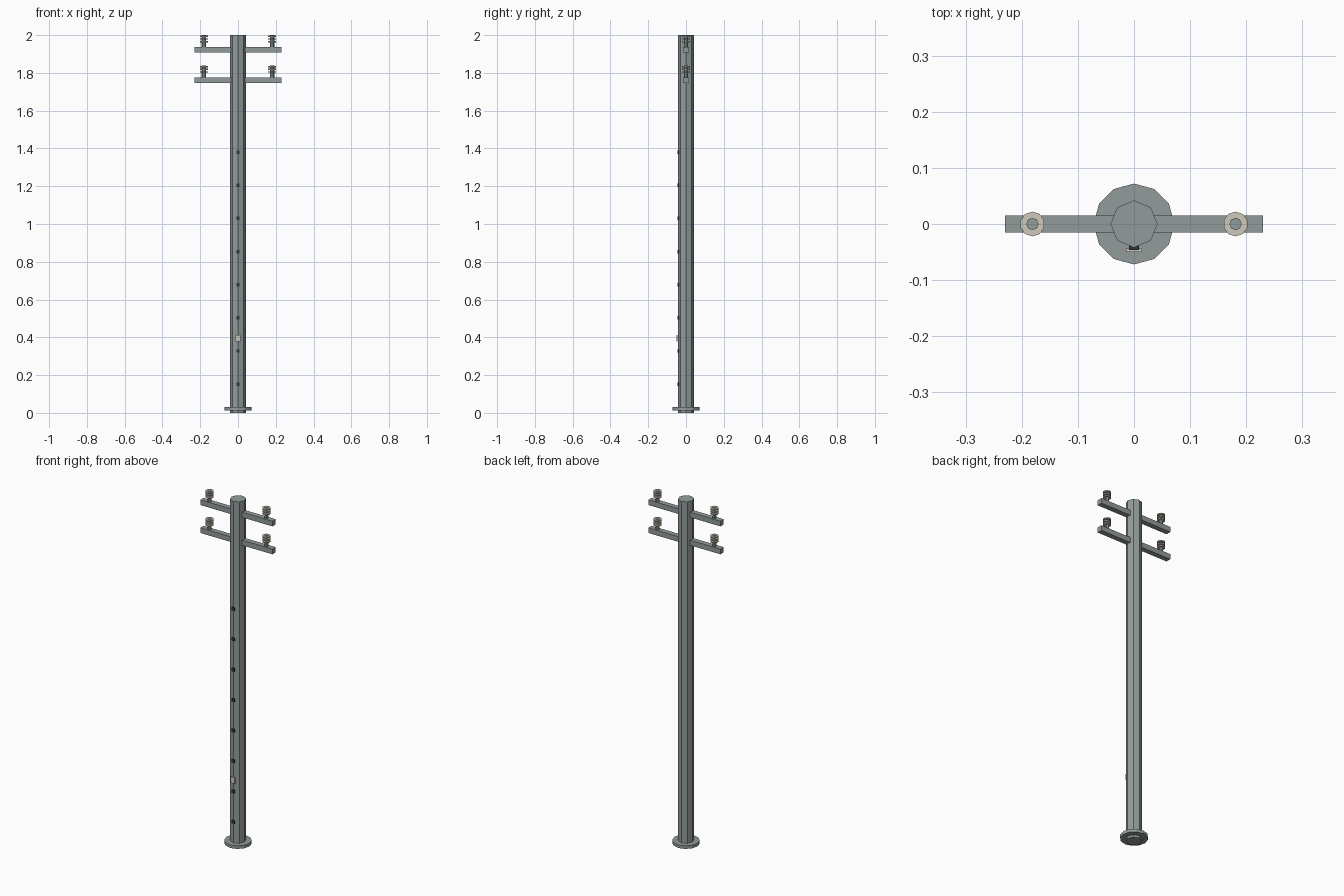
import bpy
import math

cube = bpy.data.objects.get("Cube")
if cube:
    bpy.data.objects.remove(cube, do_unlink=True)


def material(name, rgb):
    mat = bpy.data.materials.new(name)
    mat.use_nodes = True
    mat.diffuse_color = (*rgb, 1)
    mat.node_tree.nodes["Principled BSDF"].inputs["Base Color"].default_value = (*rgb, 1)
    return mat


STEEL = material("weathered steel", (0.29, 0.33, 0.33))
CERAMIC = material("cream ceramic", (0.62, 0.58, 0.49))
DARK = material("dark iron", (0.03, 0.035, 0.035))


def finish(name, mat):
    obj = bpy.context.object
    obj.name = name
    obj.data.materials.append(mat)
    return obj


def prism(name, mat, sides, radius, bottom, top, x=0):
    """Upright flat-sided cylinder with a corner on the y axis."""
    bpy.ops.mesh.primitive_cylinder_add(
        vertices=sides, radius=radius, depth=top - bottom,
        location=(x, 0, (bottom + top) / 2))
    return finish(name, mat)


def box(name, mat, size, location):
    bpy.ops.mesh.primitive_cube_add(size=1, location=location)
    obj = finish(name, mat)
    obj.scale = size
    return obj


# Pole and foot flange
prism("pole", STEEL, 8, 0.042, 0, 2)
prism("base_flange", STEEL, 12, 0.072, 0.013, 0.031)

# Crossarms, each with an insulator at both ends
for level, arm_top in (("lower", 1.776), ("upper", 1.937)):
    box(f"{level}_crossarm", STEEL, (0.46, 0.03, 0.03), (0, 0, arm_top - 0.015))
    for side, x in (("left", 0.181), ("right", -0.181)):
        prism(f"{level}_{side}_insulator_pin", STEEL, 8, 0.011, arm_top, arm_top + 0.063, x)
        for i in range(3):
            z = arm_top + 0.025 + i * 0.014
            prism(f"{level}_{side}_insulator_disc_{i + 1}", CERAMIC, 10, 0.022, z, z + 0.007, x)

# Climbing pegs up the front
for i in range(8):
    box(f"climbing_peg_{i + 1}", DARK, (0.018, 0.008, 0.018), (0, -0.042, 0.152 + i * 0.1755))

# Small identification plate
box("identification_plate", CERAMIC, (0.028, 0.006, 0.036), (0, -0.047, 0.395))
